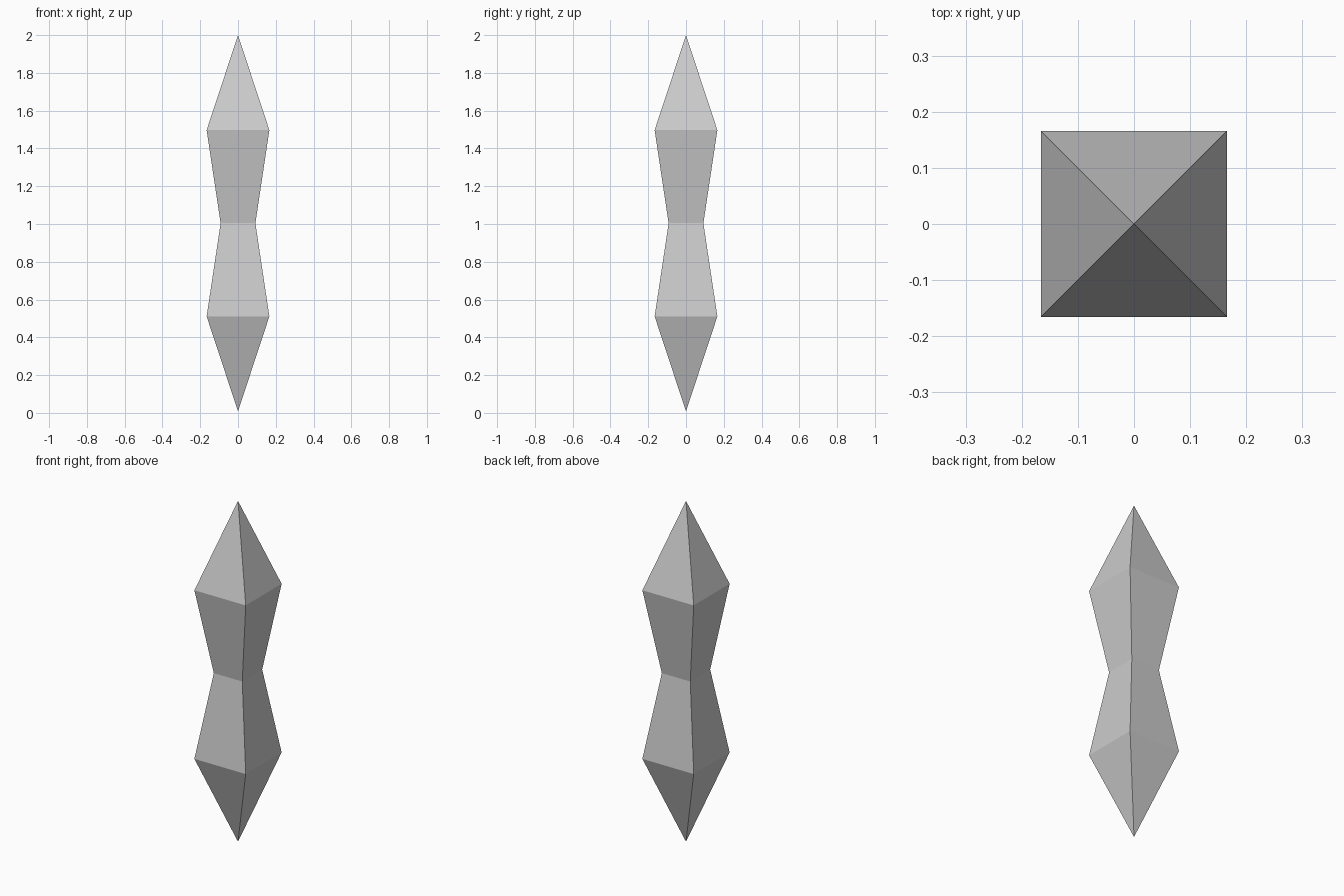
import bpy, bmesh

if "Cube" in bpy.data.objects:
    bpy.data.objects.remove(bpy.data.objects["Cube"])

# Profile from bottom tip to top tip: (half width, height)
BOTTOM, TOP = 0.008, 2.0
RINGS = [(0.166, 0.511), (0.092, 1.004), (0.166, 1.497)]
CORNERS = [(-1, -1), (1, -1), (1, 1), (-1, 1)]

bm = bmesh.new()
low = bm.verts.new((0, 0, BOTTOM))
high = bm.verts.new((0, 0, TOP))
rings = [[bm.verts.new((x * r, y * r, z)) for x, y in CORNERS] for r, z in RINGS]

# Pointed ends and the square, waisted body, one side at a time
for i in range(4):
    j = (i + 1) % 4
    bm.faces.new((low, rings[0][j], rings[0][i]))
    for a, b in zip(rings, rings[1:]):
        bm.faces.new((a[i], a[j], b[j], b[i]))
    bm.faces.new((rings[-1][i], rings[-1][j], high))

bmesh.ops.recalc_face_normals(bm, faces=bm.faces)
mesh = bpy.data.meshes.new("crystal_spindle")
bm.to_mesh(mesh)
bm.free()
bpy.context.collection.objects.link(bpy.data.objects.new("crystal_spindle", mesh))
